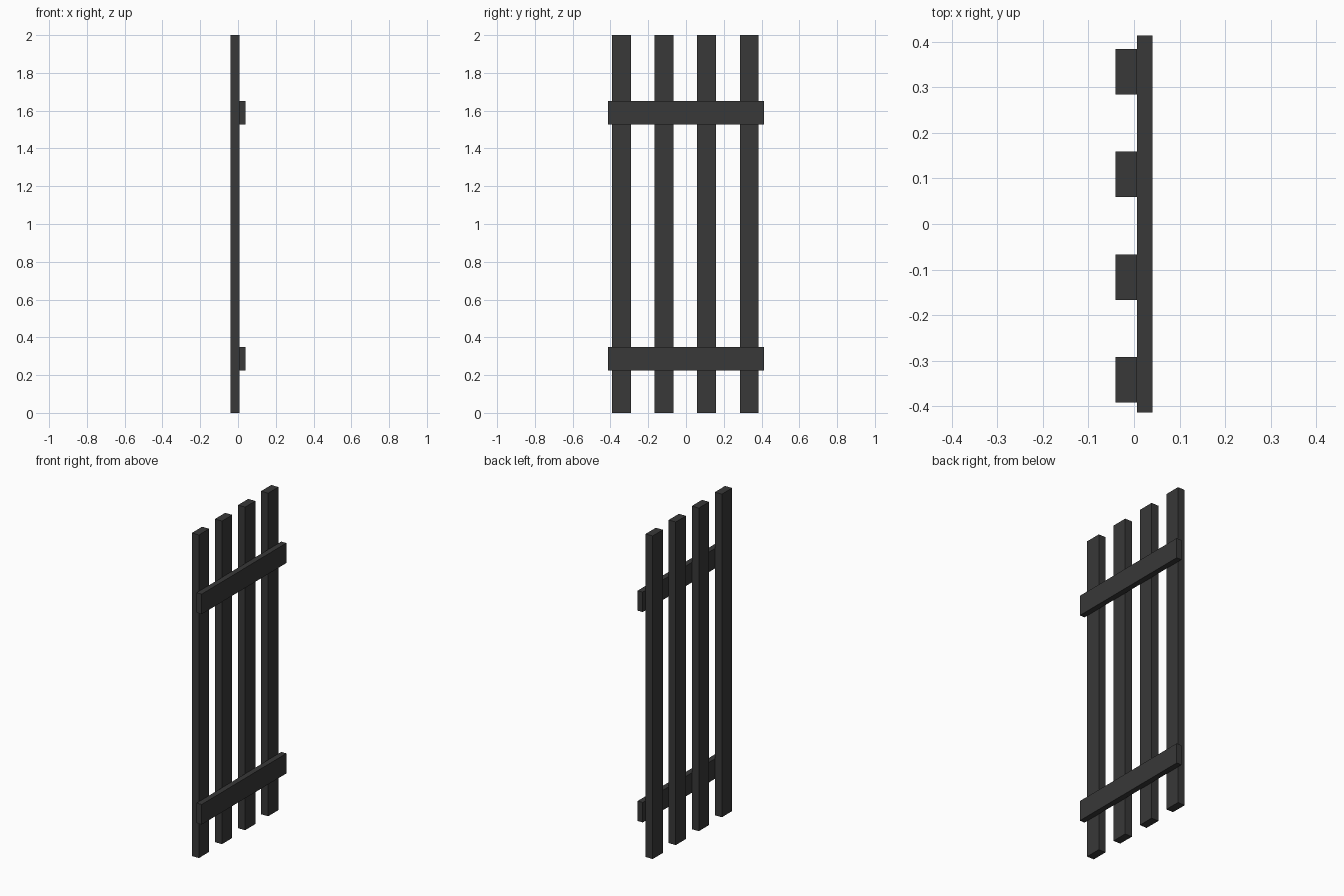
import bpy

if "Cube" in bpy.data.objects:
    bpy.data.objects.remove(bpy.data.objects["Cube"])

# Dark stained timber
mat = bpy.data.materials.new("dark_timber")
mat.diffuse_color = (0.04, 0.04, 0.04, 1)
mat.use_nodes = True
mat.node_tree.nodes["Principled BSDF"].inputs["Base Color"].default_value = mat.diffuse_color


def board(name, x, y, z):
    """Box spanning the given (min, max) ranges."""
    spans = (x, y, z)
    bpy.ops.mesh.primitive_cube_add(size=1, location=[(a + b) / 2 for a, b in spans])
    ob = bpy.context.object
    ob.name = name
    ob.scale = [b - a for a, b in spans]
    bpy.ops.object.transform_apply(location=False, rotation=False, scale=True)
    ob.data.materials.append(mat)


# Four upright pales, set slightly off centre on the rails
for i in range(4):
    yc = -0.3425 + i * 0.2257
    board(f"pale_{i + 1}", (-0.041, 0.007), (yc - 0.05, yc + 0.05), (0, 2))

# Two cross rails on the +x side
for name, z0 in (("lower_rail", 0.225), ("upper_rail", 1.527)):
    board(name, (0.007, 0.041), (-0.414, 0.414), (z0, z0 + 0.124))
